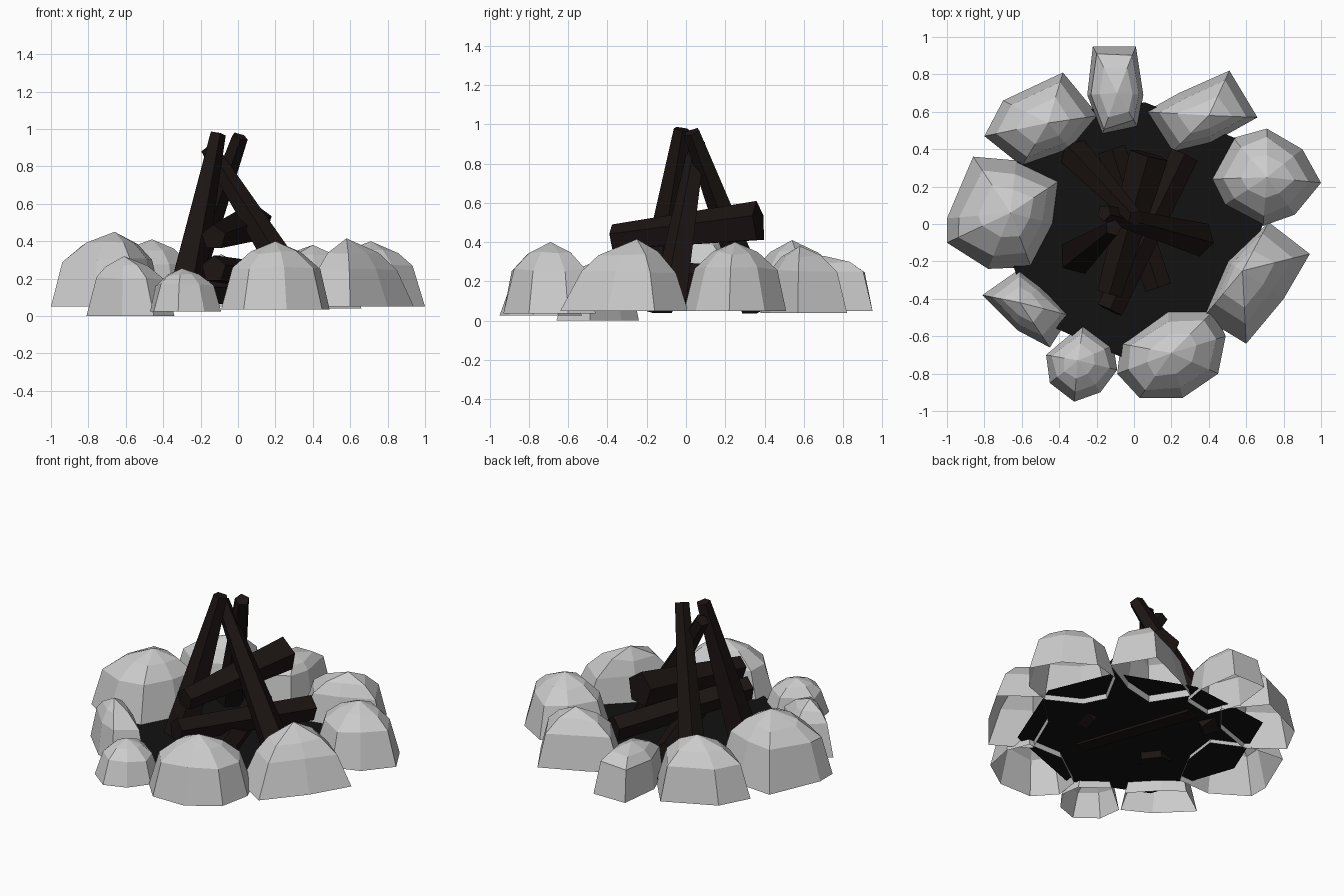
import bpy, bmesh, random
from mathutils import Vector, Matrix

if "Cube" in bpy.data.objects:
    bpy.data.objects.remove(bpy.data.objects["Cube"])

random.seed(4)


def material(name, rgb):
    m = bpy.data.materials.new(name)
    m.diffuse_color = (*rgb, 1)
    m.use_nodes = True
    m.node_tree.nodes["Principled BSDF"].inputs["Base Color"].default_value = m.diffuse_color
    return m


wood = material("charred_wood", (0.011, 0.007, 0.006))
ash = material("ash", (0.006, 0.006, 0.006))


def finish(bm, name, mat=None):
    bmesh.ops.recalc_face_normals(bm, faces=bm.faces)
    mesh = bpy.data.meshes.new(name)
    bm.to_mesh(mesh)
    bm.free()
    ob = bpy.data.objects.new(name, mesh)
    bpy.context.collection.objects.link(ob)
    if mat:
        mesh.materials.append(mat)
    return ob


# A rock is an open-bottomed shell: its footprint shrinks in rings to an apex
def rock(name, footprint, z0, apex, rings=((1, 0), (0.78, 0.62), (0.47, 0.84))):
    bm = bmesh.new()
    a = Vector(apex)
    h = a.z - z0
    loops = []
    for k, (s, t) in enumerate(rings):
        loop = []
        for x, y in footprint:
            j = random.uniform(-0.05, 0.05) if k else 0
            loop.append(bm.verts.new((a.x + (x - a.x) * (s + j),
                                      a.y + (y - a.y) * (s + j),
                                      z0 + h * (t - j * 0.6))))
        loops.append(loop)
    tip = bm.verts.new(a)
    n = len(footprint)
    for lo, up in zip(loops, loops[1:]):
        for i in range(n):
            bm.faces.new((lo[i], lo[(i + 1) % n], up[(i + 1) % n], up[i]))
    for i in range(n):
        bm.faces.new((loops[-1][i], loops[-1][(i + 1) % n], tip))
    return finish(bm, name)


boxy = ((1, 0), (0.84, 0.70), (0.55, 0.88))
peaked = ((1, 0), (0.74, 0.54), (0.46, 0.80))

rock("rock_left", [(-.86, .36), (-.63, .34), (-.40, .23), (-.43, 0), (-.55, -.23),
                   (-.78, -.24), (-1, -.10), (-1, .03)], .05, (-.66, .06, .45))
rock("rock_back_left", [(-.80, .47), (-.70, .66), (-.38, .81), (-.19, .58),
                        (-.34, .40), (-.60, .31)], .05, (-.46, .54, .41))
rock("rock_back", [(-.22, .95), (.01, .95), (.05, .69), (.02, .52),
                   (-.17, .48), (-.25, .69)], .05, (-.09, .70, .33), boxy)
rock("rock_back_right", [(.06, .60), (.24, .70), (.51, .82), (.66, .57),
                         (.41, .43), (.20, .38)], .04, (.40, .58, .38))
rock("rock_right", [(.41, .24), (.53, .46), (.71, .51), (.90, .40), (1, .22),
                    (.86, .05), (.69, -.01), (.48, .10)], .05, (.71, .25, .40))
rock("rock_front_right", [(.72, .01), (.94, -.16), (.80, -.40), (.60, -.64),
                          (.37, -.50), (.50, -.20)], .05, (.58, -.25, .415), peaked)
rock("rock_front", [(.18, -.46), (.43, -.46), (.49, -.60), (.45, -.80), (.26, -.93),
                    (.03, -.93), (-.09, -.80), (-.07, -.64)], .035, (.20, -.69, .40))
rock("rock_front_small", [(-.27, -.53), (-.11, -.65), (-.09, -.78), (-.18, -.90),
                          (-.32, -.95), (-.45, -.85), (-.47, -.70)], .025, (-.30, -.73, .255))
rock("rock_front_left", [(-.81, -.38), (-.61, -.24), (-.49, -.33), (-.34, -.49),
                         (-.45, -.66), (-.62, -.57)], 0, (-.61, -.42, .32))

# Flat bed of ash under the logs
bm = bmesh.new()
bm.faces.new([bm.verts.new((x, y, .08)) for x, y in
              [(.71, .05), (.54, .46), (.06, .65), (-.52, .58), (-.74, .05),
               (-.55, -.50), (-.07, -.71), (.49, -.50)]])
finish(bm, "ash_bed", ash)


# A log is a tapered prism between two points
def log(name, start, end, r1, r2, sides=5):
    p, q = Vector(start), Vector(end)
    d = q - p
    bm = bmesh.new()
    bmesh.ops.create_cone(bm, cap_ends=True, segments=sides, radius1=r1, radius2=r2,
                          depth=d.length)
    rot = d.to_track_quat('Z', 'Y').to_matrix().to_4x4()
    bm.transform(Matrix.Translation((p + q) / 2) @ rot)
    return finish(bm, name, wood)


# Three leaning logs form the tepee
log("leaning_log_left", (-.30, -.17, .06), (-.11, -.02, .975), .105, .045)
log("leaning_log_right", (.35, -.08, .09), (-.16, .06, .90), .095, .045)
log("leaning_log_back", (-.31, .37, .07), (.01, .03, .96), .09, .045)

# Logs stacked across each other inside
log("stacked_log_upper", (-.13, -.37, .42), (.08, .37, .50), .07, .11)
log("stacked_log_middle", (-.13, -.46, .25), (.27, .37, .19), .075, .08)
log("stacked_log_low", (.13, -.34, .13), (-.12, .40, .13), .075, .08)
